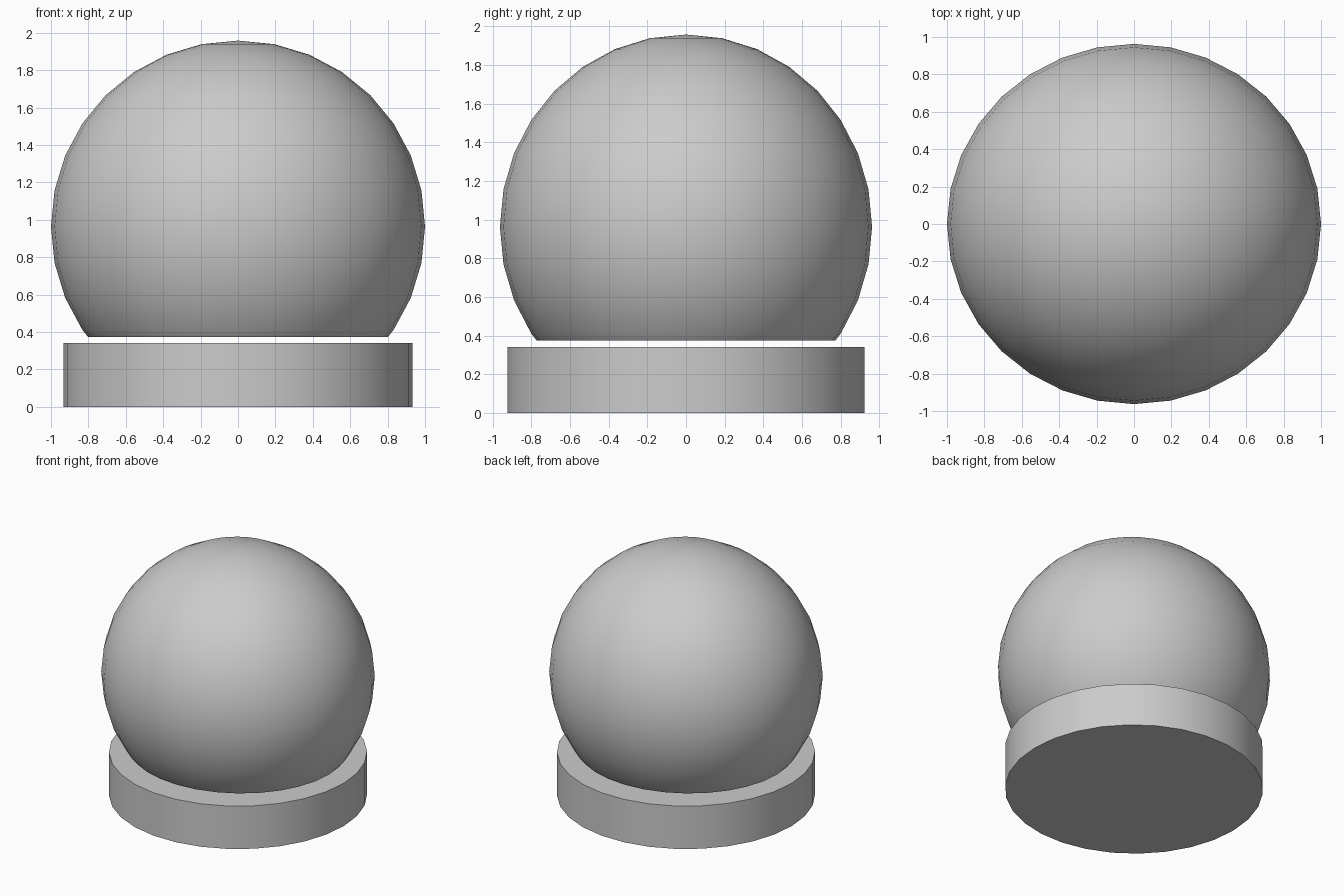
import bpy
import bmesh
from math import radians
from mathutils import Matrix, Vector

cube = bpy.data.objects.get("Cube")
if cube:
    bpy.data.objects.remove(cube, do_unlink=True)

# One plain grey for everything
grey = bpy.data.materials.new("plain_grey")
grey.use_nodes = True
GREY = (0.6, 0.6, 0.6, 1)
grey.diffuse_color = GREY
grey.node_tree.nodes["Principled BSDF"].inputs["Base Color"].default_value = GREY


def add_part(name, bm):
    mesh = bpy.data.meshes.new(name)
    bm.to_mesh(mesh)
    bm.free()
    mesh.materials.append(grey)
    obj = bpy.data.objects.new(name, mesh)
    bpy.context.collection.objects.link(obj)
    bpy.ops.object.select_all(action="DESELECT")
    obj.select_set(True)
    bpy.context.view_layer.objects.active = obj
    bpy.ops.object.shade_smooth_by_angle(angle=radians(30))
    return obj


# Globe: slightly squashed sphere, cut flat and closed at the bottom
bm = bmesh.new()
bmesh.ops.create_uvsphere(bm, u_segments=32, v_segments=16, radius=1)
bmesh.ops.transform(
    bm, verts=bm.verts,
    matrix=Matrix.Translation((0, 0, 0.963)) @ Matrix.Diagonal((1, 0.963, 0.995, 1)))
cut = bmesh.ops.bisect_plane(
    bm, geom=bm.verts[:] + bm.edges[:] + bm.faces[:],
    plane_co=Vector((0, 0, 0.374)), plane_no=Vector((0, 0, 1)), clear_inner=True)
rim = [e for e in cut["geom_cut"] if isinstance(e, bmesh.types.BMEdge)]
bmesh.ops.contextual_create(bm, geom=rim)
bmesh.ops.recalc_face_normals(bm, faces=bm.faces)
add_part("globe", bm)

# Base: low drum, a small gap below the globe
HEIGHT = 0.342
bm = bmesh.new()
bmesh.ops.create_cone(bm, cap_ends=True, segments=30, radius1=0.934, radius2=0.934,
                      depth=HEIGHT)
# A vertex lies on the x axis, a flat side faces front and back
bmesh.ops.rotate(bm, verts=bm.verts, matrix=Matrix.Rotation(radians(90), 3, "Z"))
bmesh.ops.scale(bm, verts=bm.verts, vec=(1, 0.995, 1))
bmesh.ops.translate(bm, verts=bm.verts, vec=(0, 0, HEIGHT / 2))
add_part("base", bm)
